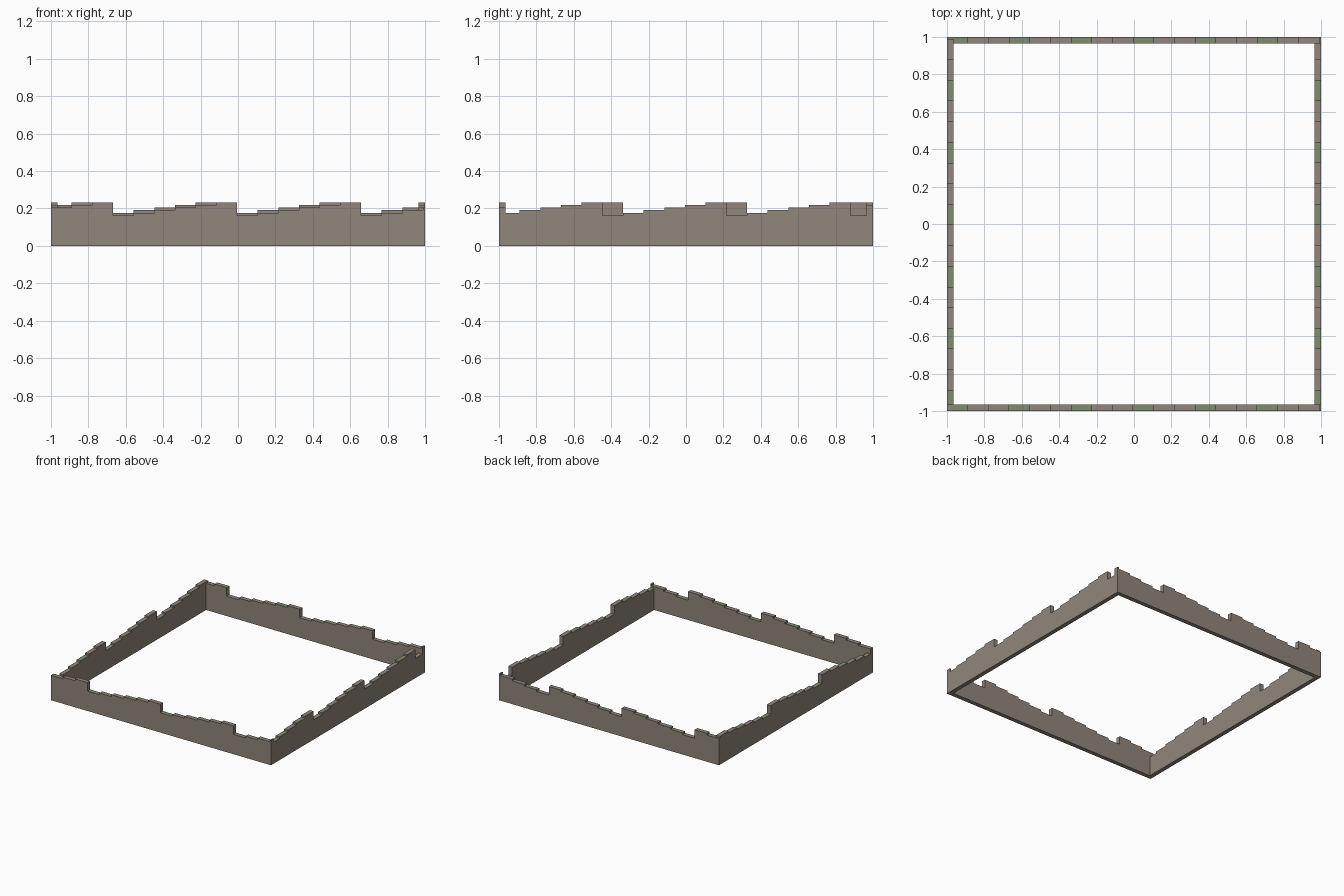
import bpy
import bmesh
from mathutils import Vector

if "Cube" in bpy.data.objects:
    bpy.data.objects.remove(bpy.data.objects["Cube"])

HALF = 1.0        # half side of the square enclosure
THICK = 0.035     # wall thickness
STEP = 0.1105     # length of one crest step
LOW, RISE = 0.163, 0.014


def make_material(name, rgb):
    m = bpy.data.materials.new(name)
    m.diffuse_color = (*rgb, 1)
    m.use_nodes = True
    m.node_tree.nodes["Principled BSDF"].inputs["Base Color"].default_value = m.diffuse_color
    return m


stone = make_material("brown stone", (0.285, 0.237, 0.198))
moss = make_material("moss green", (0.215, 0.262, 0.155))


def make_wall(name, along_x, side, first_drop):
    """Stepped sawtooth wall; crest falls at every sixth step from first_drop."""
    # break points along the wall, with the corners split off
    inner = HALF - THICK
    stops = [-HALF + i * STEP for i in range(19)] + [-inner, inner, HALF]
    stops.sort()

    # outline of the stepped crest, one flat run per span
    crest, mossy = [], []
    for a, b in zip(stops, stops[1:]):
        mid = (a + b) / 2
        i = int((mid + HALF) / STEP)
        z = LOW + RISE * ((i - first_drop) % 6)
        crest += [(a, z), (b, z)]
        mossy.append(i % 3 == 0 and abs(mid) < inner)
    outline = [(-HALF, 0)]
    for p in crest + [(HALF, 0)]:
        if (Vector(p) - Vector(outline[-1])).length > 1e-5:
            outline.append(p)

    # extrude the outline through the wall thickness
    def place(u, v, z):
        return (u, v, z) if along_x else (v, u, z)

    bm = bmesh.new()
    outer = side * HALF
    depth = Vector(place(0, -side * THICK, 0))
    face = bm.faces.new([bm.verts.new(place(u, outer, z)) for u, z in outline])
    res = bmesh.ops.extrude_face_region(bm, geom=[face], use_keep_orig=True)
    moved = [g for g in res["geom"] if isinstance(g, bmesh.types.BMVert)]
    bmesh.ops.translate(bm, verts=moved, vec=depth)
    bmesh.ops.recalc_face_normals(bm, faces=bm.faces[:])

    # moss on every third step of the crest
    axis = 0 if along_x else 1
    for f in bm.faces:
        if f.normal.z > 0.9:
            c = f.calc_center_median()[axis]
            for (a, b), green in zip(zip(stops, stops[1:]), mossy):
                if a < c < b and green:
                    f.material_index = 1

    mesh = bpy.data.meshes.new(name)
    bm.to_mesh(mesh)
    bm.free()
    mesh.materials.append(stone)
    mesh.materials.append(moss)
    obj = bpy.data.objects.new(name, mesh)
    bpy.context.collection.objects.link(obj)


make_wall("front_wall", True, -1, 3)
make_wall("back_wall", True, 1, 2)
make_wall("left_wall", False, -1, 6)
make_wall("right_wall", False, 1, 5)
